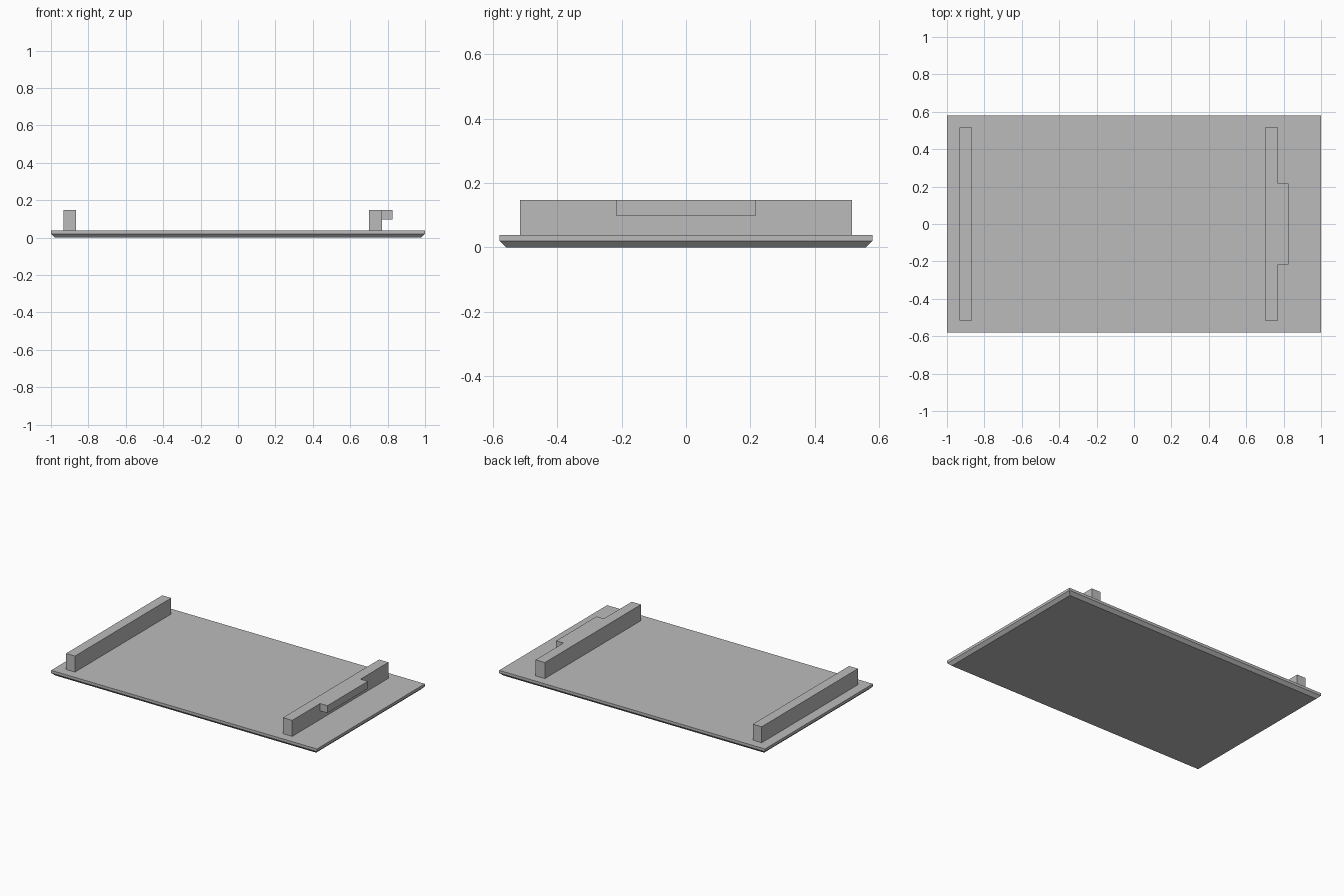
import bpy
import bmesh
from mathutils import Vector

cube = bpy.data.objects.get("Cube")
if cube:
    bpy.data.objects.remove(cube, do_unlink=True)

# Single grey finish
GREY = (0.5, 0.5, 0.5, 1.0)
grey = bpy.data.materials.new("plain grey")
grey.use_nodes = True
grey.diffuse_color = GREY
grey.node_tree.nodes["Principled BSDF"].inputs["Base Color"].default_value = GREY


def box(low, high):
    """Return a bmesh box spanning two corners."""
    low, high = Vector(low), Vector(high)
    bm = bmesh.new()
    bmesh.ops.create_cube(bm, size=1)
    bmesh.ops.scale(bm, vec=high - low, verts=bm.verts)
    bmesh.ops.translate(bm, vec=(low + high) / 2, verts=bm.verts)
    return bm


def finish(bm, name):
    bmesh.ops.recalc_face_normals(bm, faces=bm.faces)
    mesh = bpy.data.meshes.new(name)
    bm.to_mesh(mesh)
    bm.free()
    mesh.materials.append(grey)
    obj = bpy.data.objects.new(name, mesh)
    bpy.context.collection.objects.link(obj)
    return obj


PLATE_X, PLATE_Y, PLATE_TOP = 1.0, 0.58, 0.038
BAR_Y, BAR_TOP = 0.517, 0.147
CHAMFER = 0.02

# Base plate with its lower rim chamfered inward
plate = box((-PLATE_X, -PLATE_Y, 0), (PLATE_X, PLATE_Y, PLATE_TOP))
rim = [e for e in plate.edges if all(v.co.z < 0.001 for v in e.verts)]
bmesh.ops.bevel(plate, geom=rim, offset=CHAMFER, segments=1, affect='EDGES')
finish(plate, "base_plate")

# Plain crossbar at the right end
finish(box((-0.932, -BAR_Y, PLATE_TOP), (-0.865, BAR_Y, BAR_TOP)), "right_crossbar")

# Left crossbar with a lip extruded from the upper middle of its outer side
TAB_Y, TAB_BOTTOM = 0.217, 0.097
bar = box((0.70, -BAR_Y, PLATE_TOP), (0.77, BAR_Y, BAR_TOP))
for point, normal in (((0, -TAB_Y, 0), (0, 1, 0)),
                      ((0, TAB_Y, 0), (0, 1, 0)),
                      ((0, 0, TAB_BOTTOM), (0, 0, 1))):
    bmesh.ops.bisect_plane(bar, geom=bar.verts[:] + bar.edges[:] + bar.faces[:],
                           plane_co=point, plane_no=normal)
bar.normal_update()
lip = [f for f in bar.faces if f.normal.x > 0.9
       and abs(f.calc_center_median().y) < TAB_Y
       and f.calc_center_median().z > TAB_BOTTOM]
grown = bmesh.ops.extrude_face_region(bar, geom=lip)
bmesh.ops.delete(bar, geom=lip, context='FACES_ONLY')
bmesh.ops.translate(bar, vec=(0.055, 0, 0),
                    verts=[g for g in grown["geom"] if isinstance(g, bmesh.types.BMVert)])
bmesh.ops.recalc_face_normals(bar, faces=bar.faces)
bmesh.ops.dissolve_limit(bar, angle_limit=0.01, verts=bar.verts, edges=bar.edges)
finish(bar, "left_crossbar_with_lip")
